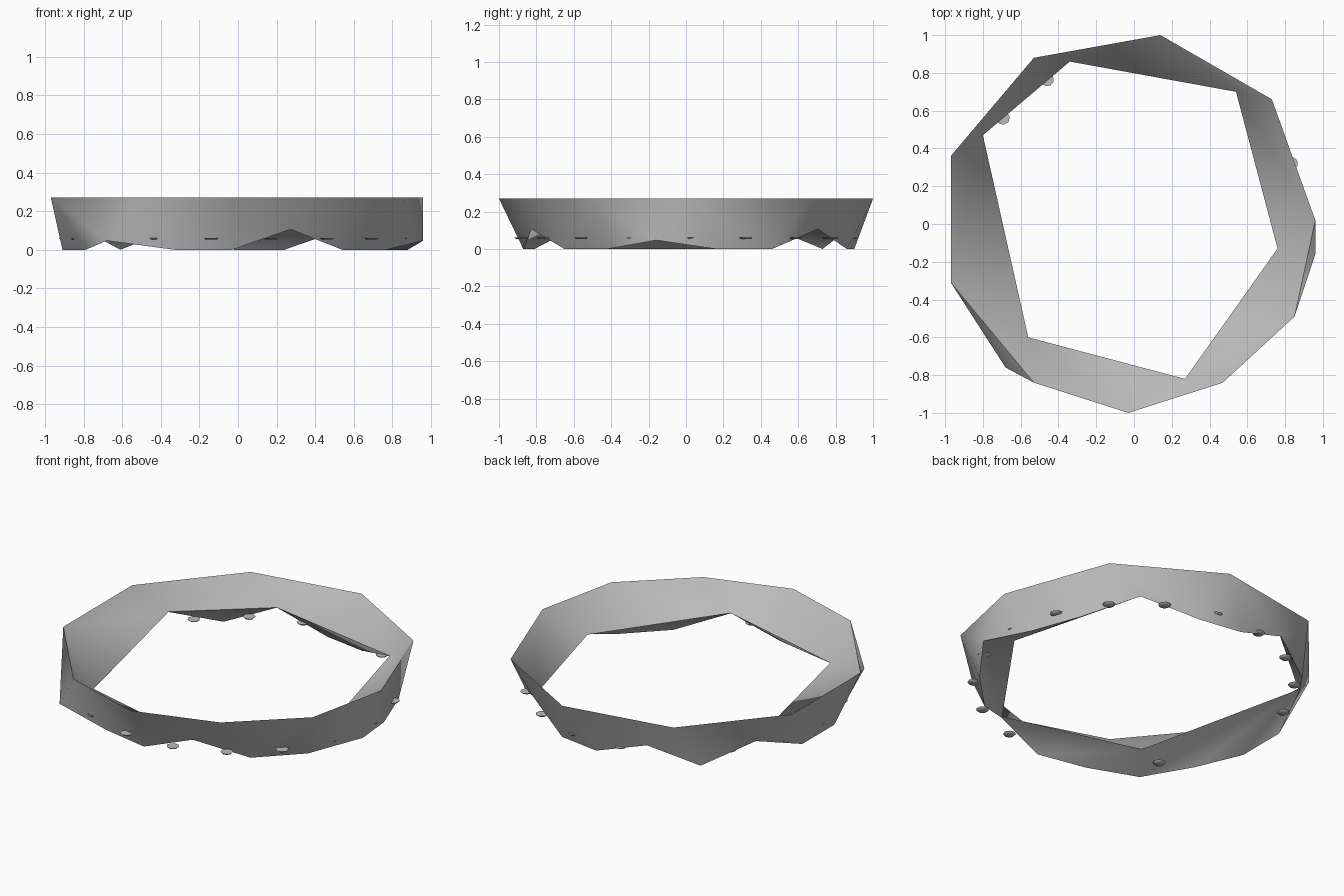
import bpy, bmesh, math

if "Cube" in bpy.data.objects:
    bpy.data.objects.remove(bpy.data.objects["Cube"])

grey = bpy.data.materials.new("stone grey")
grey.diffuse_color = (0.5, 0.5, 0.5, 1)
grey.use_nodes = True
grey.node_tree.nodes["Principled BSDF"].inputs["Base Color"].default_value = grey.diffuse_color

# Corner points (x, y): upper rim, inner hole, outer foot; all by rising angle
RIM = [(.96, .02), (.73, .66), (.14, 1.0), (-.53, .88), (-.97, .36),
       (-.97, -.31), (-.53, -.84), (-.03, -1.0), (.47, -.84), (.85, -.49)]
HOLE = [(.54, .70), (-.34, .86), (-.80, .47), (-.56, -.60), (.27, -.82), (.76, -.13)]
FOOT = [(.88, .16), (.77, .46), (.24, .86), (-.02, .90), (-.61, .73), (-.91, .17),
        (-.91, -.14), (-.79, -.42), (-.33, -.81), (-.03, -.87), (.54, -.65), (.77, -.42)]
SPUR = {3: (-.68, -.76), 5: (.96, -.16)}   # outer corners set apart from a hole corner


def angle(v):
    return math.atan2(v.co.y, v.co.x) % math.tau


def finish(name, bm):
    me = bpy.data.meshes.new(name)
    bm.to_mesh(me)
    bm.free()
    ob = bpy.data.objects.new(name, me)
    bpy.context.collection.objects.link(ob)
    me.materials.append(grey)
    bpy.ops.object.select_all(action='DESELECT')
    ob.select_set(True)
    bpy.context.view_layer.objects.active = ob
    bpy.ops.object.shade_smooth_by_angle(angle=math.radians(50))
    return ob


def bridge(bm, a, b):
    """Join two closed rings of corners with triangles, advancing by angle."""
    a, b = sorted(a, key=angle), sorted(b, key=angle)
    i = j = 0
    while i < len(a) or j < len(b):
        na = angle(a[(i + 1) % len(a)]) + math.tau * ((i + 1) // len(a))
        nb = angle(b[(j + 1) % len(b)]) + math.tau * ((j + 1) // len(b))
        p, q = a[i % len(a)], b[j % len(b)]
        if j >= len(b) or (i < len(a) and na <= nb):
            bm.faces.new((p, a[(i + 1) % len(a)], q))
            i += 1
        else:
            bm.faces.new((p, b[(j + 1) % len(b)], q))
            j += 1


# Faceted ring
bm = bmesh.new()
rim = [bm.verts.new((x, y, .27)) for x, y in RIM]
hole = [bm.verts.new((x, y, .11)) for x, y in HOLE]
foot = [bm.verts.new((x, y, 0)) for x, y in FOOT]
# Outer partner of every hole corner: mostly a hair outside it
outer = []
for k, (x, y) in enumerate(HOLE):
    co = (*SPUR[k], .047) if k in SPUR else (x * 1.008, y * 1.008, .106)
    outer.append(bm.verts.new(co))

bridge(bm, rim, hole)                                              # inner slope
bridge(bm, rim, foot + outer)                                      # outer wall
for k, h in enumerate(hole):                                       # underside
    m = (k + 1) % len(hole)
    n = hole[m]
    span = (angle(n) - angle(h)) % math.tau
    feet = [f for f in foot if 0 < (angle(f) - angle(h)) % math.tau < span]
    feet.sort(key=lambda f: (angle(f) - angle(h)) % math.tau)
    pts = [outer[k]] + feet + [outer[m], n]
    for p, q in zip(pts, pts[1:]):
        bm.faces.new((h, p, q))
bmesh.ops.recalc_face_normals(bm, faces=bm.faces)
finish("ring", bm)

# Small flat studs set around the ring
for k in range(18):
    t = math.radians(20 * k + 1)
    bm = bmesh.new()
    bmesh.ops.create_cone(bm, cap_ends=True, segments=8, radius1=.028,
                          radius2=.036, depth=.008)
    ob = finish("stud", bm)
    ob.location = (.892 * math.cos(t), .892 * math.sin(t), .056)
    ob.rotation_euler.z = t
